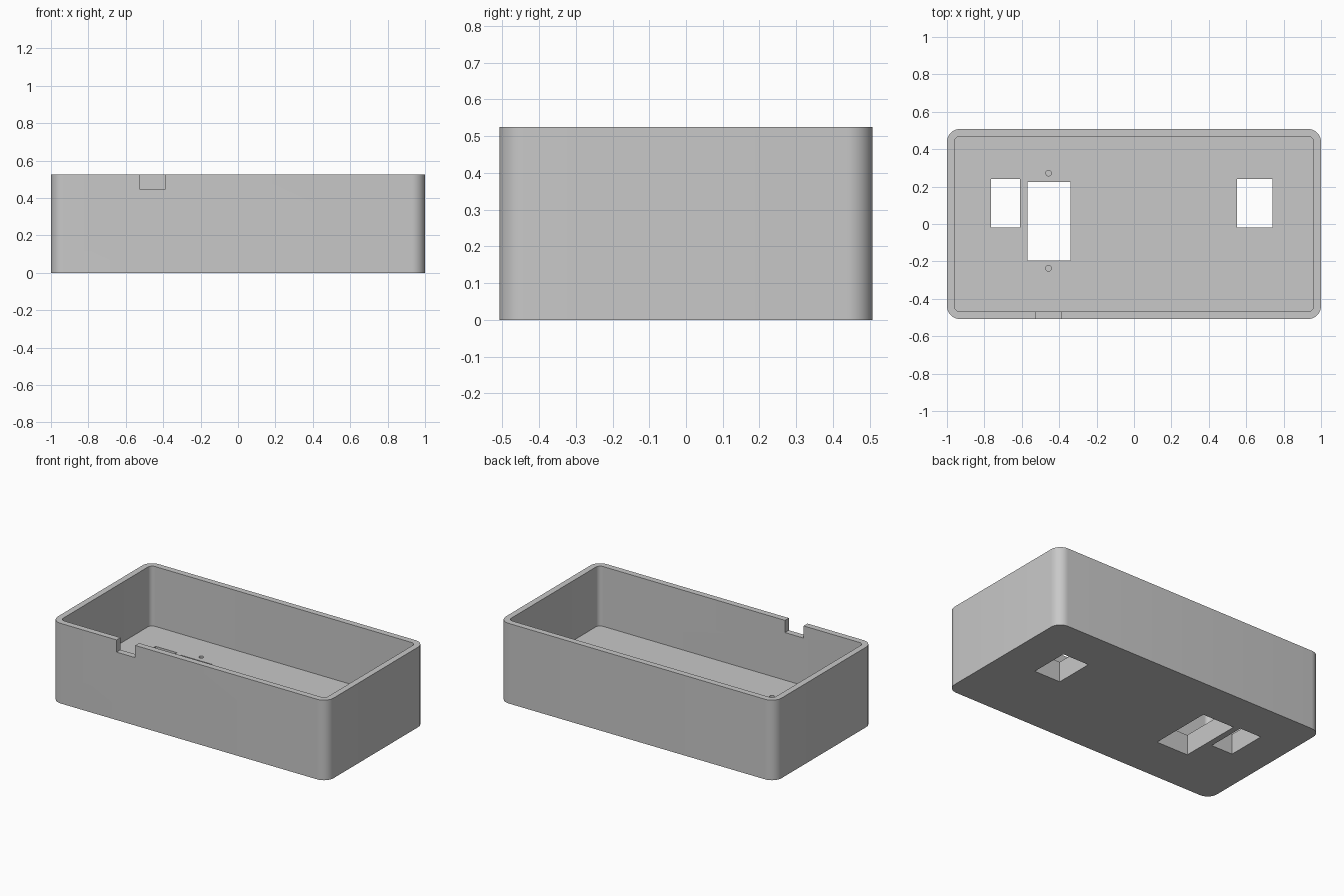
import bpy
import bmesh
from math import pi, cos, sin

default = bpy.data.objects.get("Cube")
if default:
    bpy.data.objects.remove(default, do_unlink=True)

LENGTH, WIDTH, HEIGHT = 2.0, 1.016, 0.525
WALL, FLOOR, RADIUS = 0.04, 0.133, 0.07
OVER = 0.1  # cutter overshoot

grey = bpy.data.materials.new("plain grey")
grey.use_nodes = True
grey.diffuse_color = (0.58, 0.58, 0.58, 1)
grey.node_tree.nodes["Principled BSDF"].inputs["Base Color"].default_value = grey.diffuse_color


def prism(name, outline, z0, z1):
    """Extrude a flat outline from z0 to z1."""
    bm = bmesh.new()
    base = bm.faces.new([bm.verts.new((x, y, z0)) for x, y in outline])
    top = bmesh.ops.extrude_face_region(bm, geom=[base])["geom"]
    verts = [v for v in top if isinstance(v, bmesh.types.BMVert)]
    bmesh.ops.translate(bm, verts=verts, vec=(0, 0, z1 - z0))
    bmesh.ops.recalc_face_normals(bm, faces=bm.faces)
    mesh = bpy.data.meshes.new(name)
    bm.to_mesh(mesh)
    bm.free()
    mesh.materials.append(grey)
    obj = bpy.data.objects.new(name, mesh)
    bpy.context.collection.objects.link(obj)
    return obj


def rounded(length, width, r, steps=10):
    points = []
    for i, (sx, sy) in enumerate([(1, 1), (-1, 1), (-1, -1), (1, -1)]):
        for k in range(steps + 1):
            a = (i + k / steps) * pi / 2
            points.append((sx * (length / 2 - r) + r * cos(a),
                           sy * (width / 2 - r) + r * sin(a)))
    return points


def rect(x0, x1, y0, y1):
    return [(x0, y0), (x1, y0), (x1, y1), (x0, y1)]


def circle(cx, cy, r, n=24):
    return [(cx + r * cos(2 * pi * k / n), cy + r * sin(2 * pi * k / n)) for k in range(n)]


# Rounded enclosure body
body = prism("enclosure", rounded(LENGTH, WIDTH, RADIUS), 0, HEIGHT)

# Inner cavity, open at the top
cutters = [prism("cavity_cutter",
                 rounded(LENGTH - 2 * WALL, WIDTH - 2 * WALL, RADIUS - WALL),
                 FLOOR, HEIGHT + OVER)]

# Rectangular windows through the floor
windows = {
    "right_window": (-0.765, -0.61, -0.02, 0.24),
    "large_window": (-0.57, -0.34, -0.195, 0.225),
    "left_window": (0.55, 0.74, -0.02, 0.24),
}
for name, box in windows.items():
    cutters.append(prism(name + "_cutter", rect(*box), -OVER, FLOOR + OVER))

# Blind screw holes beside the large window
for name, y in (("back", 0.272), ("front", -0.237)):
    cutters.append(prism(name + "_screw_cutter", circle(-0.457, y, 0.015),
                         0.03, FLOOR + OVER))

# Cable notch in the front rim
cutters.append(prism("notch_cutter",
                     rect(-0.525, -0.39, -WIDTH / 2 - OVER, -WIDTH / 2 + WALL + 0.02),
                     0.445, HEIGHT + OVER))

# Apply the cuts, then drop the cutters
bpy.context.view_layer.objects.active = body
body.select_set(True)
for cutter in cutters:
    cutter.hide_render = True
    mod = body.modifiers.new(cutter.name, "BOOLEAN")
    mod.operation = "DIFFERENCE"
    mod.solver = "EXACT"
    mod.object = cutter
    bpy.ops.object.modifier_apply(modifier=mod.name)
    bpy.data.objects.remove(cutter, do_unlink=True)

bpy.ops.object.shade_smooth_by_angle(angle=pi / 6)
